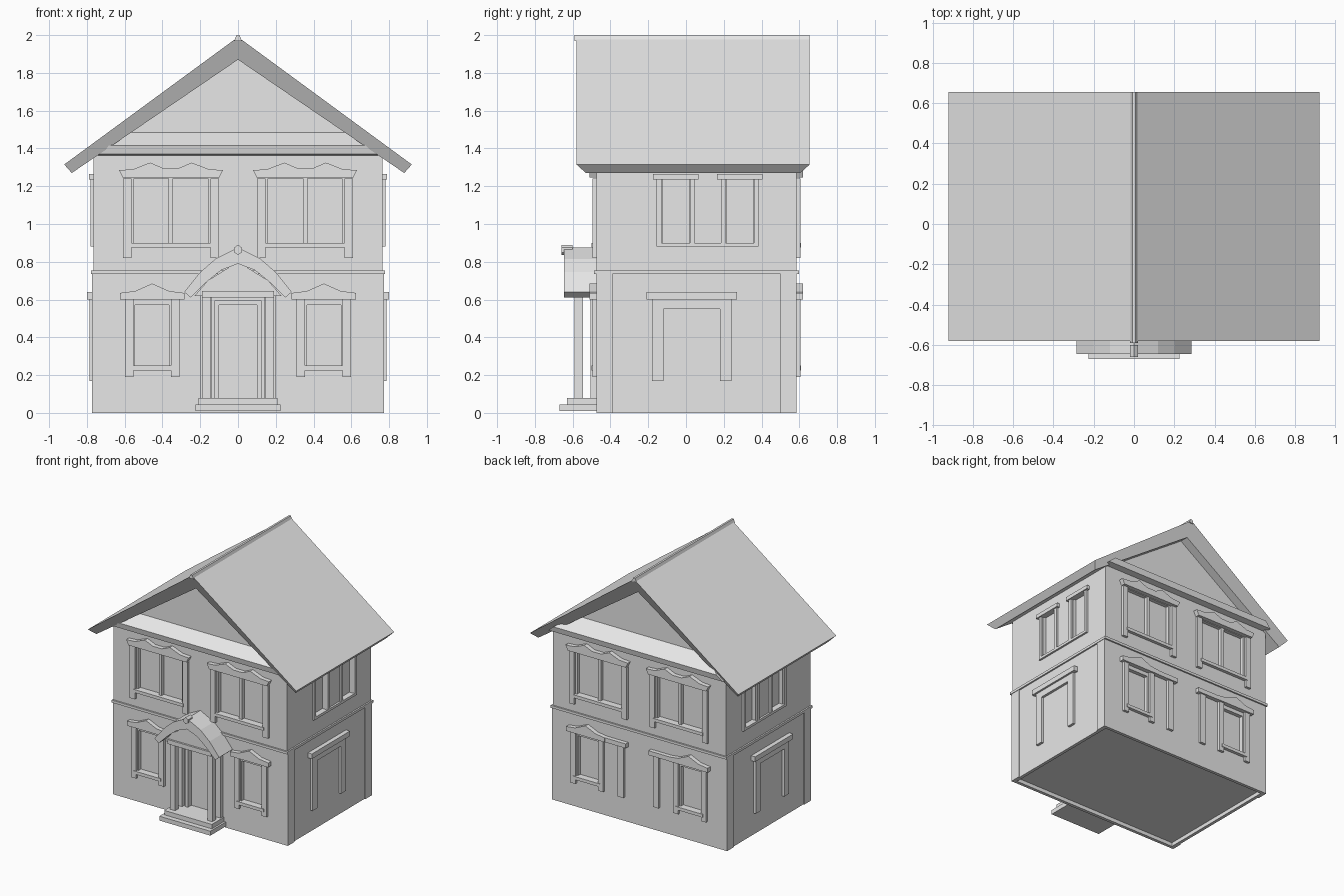
import bpy, bmesh

if "Cube" in bpy.data.objects:
    bpy.data.objects.remove(bpy.data.objects["Cube"])

grey = bpy.data.materials.new("plaster_grey")
grey.diffuse_color = (0.8, 0.8, 0.8, 1)
grey.use_nodes = True
grey.node_tree.nodes["Principled BSDF"].inputs["Base Color"].default_value = grey.diffuse_color

X, YF, YB = 0.765, -0.475, 0.585          # wall planes

# local (u across, v up, d outwards) -> world, for each wall
WALLS = {
    "front": lambda u, v, d: (u, YF - d, v),
    "back": lambda u, v, d: (-u, YB + d, v),
    "right": lambda u, v, d: (X + d, u, v),
    "left": lambda u, v, d: (-X - d, u, v),
}


def slab(bm, wall, pts, d0, d1):
    """Extrude an outline drawn on a wall from depth d0 to d1."""
    f = WALLS[wall]
    a = [bm.verts.new(f(u, v, d0)) for u, v in pts]
    b = [bm.verts.new(f(u, v, d1)) for u, v in pts]
    bm.faces.new(a)
    bm.faces.new(b[::-1])
    for i in range(len(pts)):
        j = (i + 1) % len(pts)
        bm.faces.new((a[i], b[i], b[j], a[j]))
    return a, b


def rect(u0, u1, v0, v1):
    return [(u0, v0), (u1, v0), (u1, v1), (u0, v1)]


def box(bm, x0, x1, y0, y1, z0, z1):
    slab(bm, "front", rect(x0, x1, z0, z1), YF - y0, YF - y1)


def prism(bm, pts, y0, y1):
    return slab(bm, "front", pts, YF - y0, YF - y1)


def finish(name, bm):
    bmesh.ops.recalc_face_normals(bm, faces=bm.faces)
    me = bpy.data.meshes.new(name)
    bm.to_mesh(me)
    bm.free()
    me.materials.append(grey)
    ob = bpy.data.objects.new(name, me)
    bpy.context.collection.objects.link(ob)
    return ob


def mirrored(half):
    """Close a half outline by mirroring it over the centre line."""
    return half + [(-u, v) for u, v in half[::-1] if u > 0]


# ---- windows: recesses go to the cutter, trim to its own object
cut = bmesh.new()


def double_window(bm, wall, c, v0=0.90, v1=1.24):
    for s in (-1, 1):
        a, b = sorted((c + s * 0.012, c + s * 0.195))
        slab(cut, wall, rect(a, b, v0, v1), -0.03, 0.02)
        a, b = sorted((c + s * 0.21, c + s * 0.255))
        slab(bm, wall, rect(a, b, v0 - 0.08, v1), -0.01, 0.02)
    slab(bm, wall, rect(c - 0.22, c + 0.22, v0 - 0.025, v0), -0.01, 0.025)
    # scalloped hood
    half = [(0.255, v1 + 0.005), (0.275, v1 + 0.045), (0.20, v1 + 0.05), (0.11, v1 + 0.085), (0.04, v1 + 0.055)]
    slab(bm, wall, [(c + u, v) for u, v in mirrored(half)], -0.01, 0.035)


def single_window(bm, wall, c, v0=0.25, v1=0.57):
    slab(cut, wall, rect(c - 0.09, c + 0.09, v0, v1), -0.03, 0.02)
    for s in (-1, 1):
        a, b = sorted((c + s * 0.10, c + s * 0.145))
        slab(bm, wall, rect(a, b, v0 - 0.06, v1 + 0.04), -0.01, 0.02)
    slab(bm, wall, rect(c - 0.12, c + 0.12, v0 - 0.025, v0), -0.01, 0.025)
    # pointed hood
    slab(bm, wall, [(c + u, v1 + v) for u, v in ((-0.17, 0.03), (0.17, 0.03), (0.17, 0.065),
         (0.09, 0.075), (0, 0.115), (-0.09, 0.075), (-0.17, 0.065))], -0.01, 0.035)


def back_bay(bm, c):
    """Extra inner jamb and lintel beside a lower back window."""
    s = 1 if c > 0 else -1
    a, b = sorted((s * 0.13, s * 0.18))
    slab(bm, "back", rect(a, b, 0.19, 0.60), -0.01, 0.02)
    a, b = sorted((s * 0.10, s * 0.30))
    slab(bm, "back", rect(a, b, 0.60, 0.635), -0.01, 0.033)


def side_windows(bm, wall):
    for c in (-0.055, 0.285):
        slab(cut, wall, rect(c - 0.07, c + 0.07, 0.90, 1.24), -0.03, 0.02)
        for s in (-1, 1):
            a, b = sorted((c + s * 0.075, c + s * 0.10))
            slab(bm, wall, rect(a, b, 0.88, 1.24), -0.01, 0.015)
        slab(bm, wall, rect(c - 0.12, c + 0.12, 1.235, 1.265), -0.01, 0.025)
    slab(bm, wall, rect(-0.15, 0.38, 0.88, 0.90), -0.01, 0.015)
    # wide lower blind window
    for c in (-0.15, 0.21):
        slab(bm, wall, rect(c - 0.03, c + 0.03, 0.17, 0.60), -0.01, 0.02)
    slab(bm, wall, rect(-0.18, 0.24, 0.55, 0.60), -0.01, 0.02)
    slab(bm, wall, rect(-0.21, 0.27, 0.60, 0.64), -0.01, 0.035)


for wall in WALLS:
    bm = bmesh.new()
    if wall in ("front", "back"):
        for c in (-0.355, 0.355):
            double_window(bm, wall, c)
            single_window(bm, wall, c * 1.28)
            if wall == "back":
                back_bay(bm, c)
    else:
        side_windows(bm, wall)
    finish(wall + "_window_trim", bm)

# ---- house body, recessed underside, door recess
slab(cut, "front", rect(-0.10, 0.10, 0.08, 0.57), -0.03, 0.02)
box(cut, -X + 0.025, X - 0.025, YF + 0.025, YB - 0.025, -0.05, 0.03)
cutter = finish("opening_cutter", cut)
bm = bmesh.new()
box(bm, -X, X, YF, YB, 0, 1.38)
body = finish("house_walls", bm)
mod = body.modifiers.new("openings", "BOOLEAN")
mod.operation, mod.solver, mod.object = "DIFFERENCE", "EXACT", cutter
bpy.context.view_layer.objects.active = body
bpy.ops.object.modifier_apply(modifier=mod.name)
bpy.data.objects.remove(cutter)

# ---- string course between the floors
bm = bmesh.new()
box(bm, -X - 0.012, X + 0.012, YF - 0.012, YB + 0.012, 0.735, 0.755)
finish("string_course", bm)

# ---- pilasters at the ends of the side walls
bm = bmesh.new()
for wall in ("right", "left"):
    for y0, y1 in ((YF, YF + 0.085), (YB - 0.085, YB)):
        slab(bm, wall, rect(y0, y1, 0, 0.74), -0.01, 0.008)
finish("side_pilasters", bm)

# ---- attic gable walls, set back at both ends
bm = bmesh.new()
prism(bm, [(-0.78, 1.36), (0.78, 1.36), (0, 1.89)], -0.44, 0.535)
finish("gable_wall", bm)

# ---- cornice with sloping ledge under each gable
bm = bmesh.new()
for wall in ("front", "back"):
    f = WALLS[wall]
    prof = [(-0.02, 1.36), (0.05, 1.37), (0.06, 1.415), (-0.055, 1.50), (-0.08, 1.36)]
    a, b = [[bm.verts.new(f(s * (0.58 if v > 1.45 else 0.72 if v > 1.4 else 0.77), v, d))
             for d, v in prof] for s in (-1, 1)]
    bm.faces.new(a)
    bm.faces.new(b[::-1])
    for i in range(5):
        j = (i + 1) % 5
        bm.faces.new((a[i], b[i], b[j], a[j]))
finish("gable_ledges", bm)

# ---- main roof with undercut gable ends, and ridge cap
bm = bmesh.new()
front, back = prism(bm, [(0, 1.99), (0.92, 1.315), (0.88, 1.27), (0, 1.87), (-0.88, 1.27), (-0.92, 1.315)],
                    -0.58, 0.655)
for i in (2, 3, 4):
    front[i].co.y += 0.05
    back[i].co.y -= 0.05
finish("main_roof", bm)
bm = bmesh.new()
prism(bm, [(-0.02, 1.97), (0.02, 1.97), (0.008, 2.0), (-0.008, 2.0)], -0.59, 0.655)
finish("ridge_cap", bm)

# ---- arched porch roof, pediment, beam and finial
bm = bmesh.new()
outer = [(0.285, 0.64), (0.20, 0.745), (0.12, 0.815), (0, 0.875)]
inner = [(0.25, 0.61), (0.17, 0.69), (0.09, 0.755), (0, 0.79)]
prism(bm, mirrored(outer) + mirrored(inner)[::-1], -0.645, YF + 0.01)
finish("porch_roof", bm)
bm = bmesh.new()
prism(bm, mirrored([(0.23, 0.62), (0.16, 0.70), (0, 0.80)]), -0.60, YF + 0.01)
box(bm, -0.19, 0.19, -0.615, YF + 0.01, 0.61, 0.645)
finish("porch_pediment", bm)
bm = bmesh.new()
prism(bm, [(0, 0.835), (0.02, 0.85), (0.02, 0.875), (0, 0.89), (-0.02, 0.875), (-0.02, 0.85)], -0.66, -0.60)
finish("porch_finial", bm)

# ---- porch columns, wall pilasters and steps
bm = bmesh.new()
for s in (-1, 1):
    for c, w, y0, y1 in ((0.165, 0.022, -0.59, -0.545), (0.17, 0.03, -0.505, YF + 0.01)):
        box(bm, s * c - w, s * c + w, y0, y1, 0.07, 0.62)
finish("porch_columns", bm)
bm = bmesh.new()
box(bm, -0.225, 0.225, -0.67, YF + 0.01, 0.01, 0.045)
box(bm, -0.21, 0.21, -0.63, YF + 0.01, 0.04, 0.08)
finish("porch_steps", bm)

# ---- door frame
bm = bmesh.new()
for s in (-1, 1):
    a, b = sorted((s * 0.10, s * 0.125))
    slab(bm, "front", rect(a, b, 0.08, 0.595), -0.01, 0.015)
slab(bm, "front", rect(-0.125, 0.125, 0.57, 0.595), -0.01, 0.015)
finish("front_door_frame", bm)
